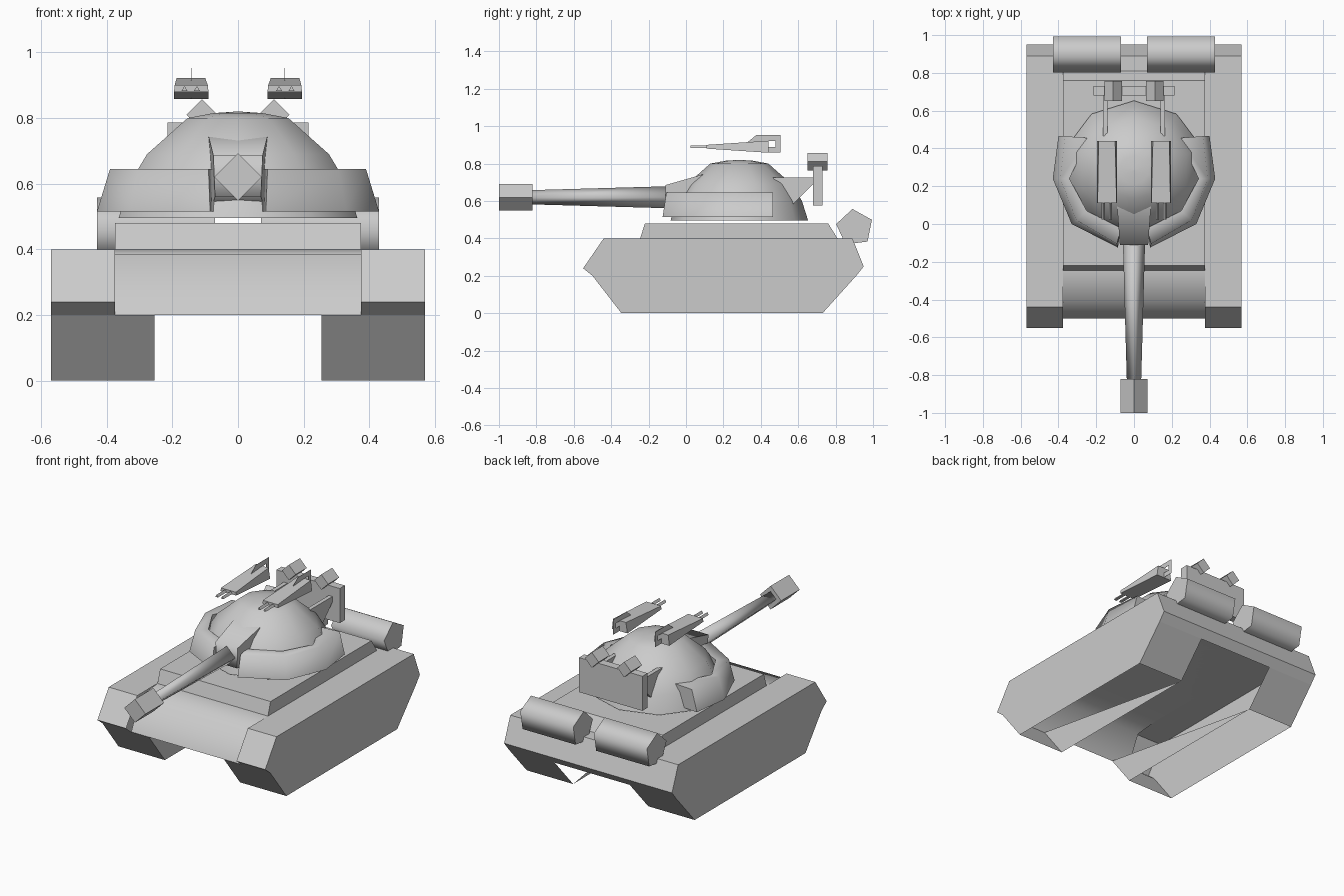
import bpy, bmesh, math

cube = bpy.data.objects.get("Cube")
if cube:
    bpy.data.objects.remove(cube, do_unlink=True)

GREY = (0.6, 0.6, 0.6, 1)
mat = bpy.data.materials.new("armour grey")
mat.use_nodes = True
mat.diffuse_color = GREY
mat.node_tree.nodes["Principled BSDF"].inputs["Base Color"].default_value = GREY


def finish(name, bm, smooth=30):
    """Turn a bmesh into a shaded object."""
    bmesh.ops.recalc_face_normals(bm, faces=bm.faces)
    me = bpy.data.meshes.new(name)
    bm.to_mesh(me)
    bm.free()
    ob = bpy.data.objects.new(name, me)
    me.materials.append(mat)
    bpy.context.collection.objects.link(ob)
    bpy.ops.object.select_all(action='DESELECT')
    ob.select_set(True)
    bpy.context.view_layer.objects.active = ob
    bpy.ops.object.shade_smooth_by_angle(angle=math.radians(smooth))
    return ob


def loft(name, loops, smooth=30, closed=True):
    """Skin a list of equal-length loops; closed loops get end caps."""
    bm = bmesh.new()
    rings = [[bm.verts.new(p) for p in loop] for loop in loops]
    n = len(rings[0])
    for a, b in zip(rings, rings[1:]):
        for i in range(n if closed else n - 1):
            j = (i + 1) % n
            bm.faces.new((a[i], a[j], b[j], b[i]))
    if closed:
        bm.faces.new(rings[0])
        bm.faces.new(rings[-1])
    return finish(name, bm, smooth)


def prism(name, profile, x0, x1, smooth=30, closed=True):
    """Extrude a (y, z) side profile from x0 to x1."""
    return loft(name, [[(x, y, z) for y, z in profile] for x in (x0, x1)], smooth, closed)


def box(name, x0, x1, y0, y1, z0, z1):
    return prism(name, [(y0, z0), (y1, z0), (y1, z1), (y0, z1)], x0, x1)


def tube(name, stations, x, z, sides=4, smooth=30):
    """Tube along y from (y, radius) stations, with a corner pointing up."""
    return loft(name, [[(x + r * math.sin(math.tau * i / sides), y,
                         z + r * math.cos(math.tau * i / sides))
                        for i in range(sides)] for y, r in stations], smooth)


def track_shell(name, s):
    """Track casing: outer wall, rim and inner gusset, open below."""
    rim = [(-0.345, 0.0), (-0.50, 0.20), (-0.55, 0.24), (-0.44, 0.40),
           (0.89, 0.40), (0.95, 0.25), (0.91, 0.20), (0.73, 0.0)]
    bm = bmesh.new()
    outer = [bm.verts.new((s * 0.57, y, z)) for y, z in rim]
    bm.faces.new(outer)
    for i in range(len(rim) - 1):
        low = min(rim[i][1], rim[i + 1][1]) < 0.1
        inner = [bm.verts.new((s * (0.255 if low else 0.375), *rim[k])) for k in (i + 1, i)]
        bm.faces.new((outer[i], outer[i + 1], *inner))
    bm.faces.new([bm.verts.new((s * 0.255, *rim[k])) for k in (0, 1, 7)])
    return finish(name, bm, 60)


# Hull plating, open below, and raised deck
prism("hull", [(-0.50, 0.20), (-0.41, 0.385), (-0.24, 0.40), (0.89, 0.40),
               (0.95, 0.25), (0.91, 0.20)], -0.375, 0.375, 60, closed=False)
prism("deck", [(-0.245, 0.40), (-0.22, 0.48), (0.76, 0.48), (0.81, 0.40)],
      -0.375, 0.375)

# Turret dome
N = 10
dome = [(0.495, 0.368), (0.60, 0.335), (0.69, 0.28), (0.80, 0.155), (0.815, 0.075), (0.82, 0.002)]
loft("turret_dome", [[(1.04 * r * math.sin(math.tau * i / N),
                       0.285 - r * math.cos(math.tau * i / N), z) for i in range(N)]
                     for z, r in dome], 50)

# Gun mantlet, barrel and muzzle block
loft("mantlet", [[(-0.07, -0.11, 0.56), (0.07, -0.11, 0.56),
                  (0.075, -0.11, 0.685), (-0.075, -0.11, 0.685)],
                 [(-0.085, 0.10, 0.515), (0.085, 0.10, 0.515),
                  (0.09, 0.10, 0.745), (-0.09, 0.10, 0.745)]], 80)
tube("gun_barrel", [(-0.05, 0.06), (-0.83, 0.038)], 0, 0.62, smooth=100)
tube("muzzle", [(-0.82, 0.072), (-1.0, 0.072)], 0, 0.62)

# Sensor mast plate behind the turret
box("rear_plate", -0.215, 0.215, 0.68, 0.73, 0.575, 0.787)

for side, s in (("left", 1), ("right", -1)):
    track_shell(side + "_track_casing", s)

    # Armour skirt wrapped around the turret
    bottom = [(0.085, -0.125), (0.33, 0.0), (0.43, 0.24), (0.40, 0.465)]
    top = [(0.09, -0.105), (0.305, 0.02), (0.39, 0.24), (0.365, 0.465)]
    inner = [(0.07, -0.02), (0.25, 0.07), (0.342, 0.24), (0.24, 0.455)]
    loft(side + "_turret_skirt",
         [[(s * b[0], b[1], 0.515), (s * t[0], t[1], 0.645),
           (s * i[0], i[1], 0.645), (s * i[0], i[1], 0.515)]
          for b, t, i in zip(bottom, top, inner)], 85)

    # Five-sided fuel drum
    loft(side + "_fuel_drum",
         [[(s * x, 0.902 + 0.101 * math.sin(math.tau * i / 5 - 0.12),
            0.457 + 0.101 * math.cos(math.tau * i / 5 - 0.12)) for i in range(5)]
          for x in (0.07, 0.43)], 80)

    # Bracket and sensor tube on the rear plate
    prism(side + "_bracket", [(0.465, 0.725), (0.69, 0.725), (0.69, 0.70),
                              (0.555, 0.565)], s * 0.14, s * 0.165)
    tube(side + "_sensor", [(0.65, 0.047), (0.757, 0.047)], s * 0.11, 0.81)

    # Roof gun: tapered wedge body, narrower along the top
    loft(side + "_roof_gun",
         [[(s * 0.09, y, z0), (s * 0.195, y, z0), (s * x1, y, z1), (s * x0, y, z1)]
          for y, z0, z1, x0, x1 in ((0.11, 0.88, 0.90, 0.092, 0.193),
                                    (0.44, 0.858, 0.922, 0.10, 0.187))])
    # Thin loop handle behind the gun
    for part, profile in (
            ("top", [(0.33, 0.915), (0.375, 0.952), (0.505, 0.952), (0.505, 0.922)]),
            ("back", [(0.478, 0.89), (0.505, 0.89), (0.505, 0.922), (0.478, 0.922)]),
            ("bottom", [(0.40, 0.86), (0.505, 0.86), (0.505, 0.89), (0.40, 0.89)])):
        prism(side + "_gun_handle_" + part, profile, s * 0.142, s * 0.143)
    for k, x in enumerate((0.125, 0.163)):
        tube(side + "_gun_barrel_%d" % (k + 1), [(0.025, 0.01), (0.12, 0.01)],
             s * x, 0.888, 3)
